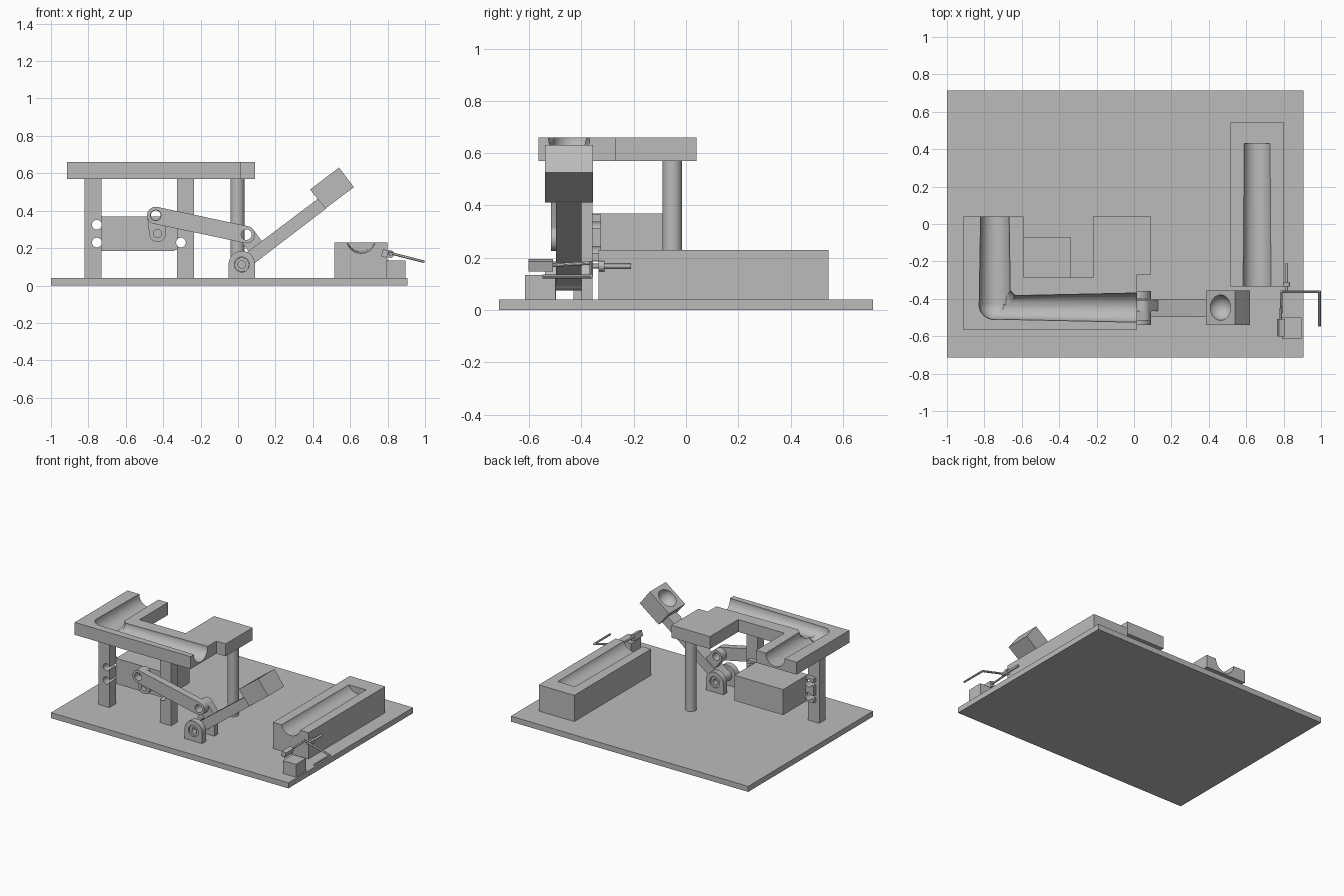
import bpy, bmesh, math
from math import sin, cos, pi
from mathutils import Vector, Matrix

if "Cube" in bpy.data.objects:
    bpy.data.objects.remove(bpy.data.objects["Cube"], do_unlink=True)

grey = bpy.data.materials.new("plain_grey")
grey.use_nodes = True
grey.diffuse_color = (0.5, 0.5, 0.5, 1)
grey.node_tree.nodes["Principled BSDF"].inputs["Base Color"].default_value = (0.5, 0.5, 0.5, 1)


def finish(name, bm):
    bmesh.ops.recalc_face_normals(bm, faces=bm.faces[:])
    mesh = bpy.data.meshes.new(name)
    bm.to_mesh(mesh)
    bm.free()
    mesh.materials.append(grey)
    ob = bpy.data.objects.new(name, mesh)
    bpy.context.collection.objects.link(ob)
    return ob


def prism(name, points, lo, hi, axis="y"):
    """Extrude an outline: xz points along y, or xy points along z."""
    bm = bmesh.new()
    place = (lambda a, b: (a, lo, b)) if axis == "y" else (lambda a, b: (a, b, lo))
    face = bm.faces.new([bm.verts.new(place(a, b)) for a, b in points])
    side = bmesh.ops.extrude_face_region(bm, geom=[face])["geom"]
    move = (0, hi - lo, 0) if axis == "y" else (0, 0, hi - lo)
    bmesh.ops.translate(bm, vec=move, verts=[v for v in side if isinstance(v, bmesh.types.BMVert)])
    return finish(name, bm)


def box(name, x, y, z):
    return prism(name, [(x[0], z[0]), (x[1], z[0]), (x[1], z[1]), (x[0], z[1])], *y)


def rod(name, a, b, r1, r2=None, segments=32):
    a, b = Vector(a), Vector(b)
    bm = bmesh.new()
    turn = (b - a).to_track_quat("Z", "Y").to_matrix().to_4x4()
    bmesh.ops.create_cone(bm, cap_ends=True, segments=segments, radius1=r1,
                          radius2=r1 if r2 is None else r2, depth=(b - a).length,
                          matrix=Matrix.Translation((a + b) / 2) @ turn)
    return finish(name, bm)


def ball(name, centre, r):
    bm = bmesh.new()
    bmesh.ops.create_uvsphere(bm, u_segments=32, v_segments=20, radius=r,
                              matrix=Matrix.Translation(centre))
    return finish(name, bm)


def pin(name, p, r, y0, y1):
    return rod(name, (p[0], y0, p[1]), (p[0], y1, p[1]), r)


def capsule(p, q, r, steps=16):
    p, q = Vector(p), Vector(q)
    d = q - p
    t = math.atan2(d.y, d.x)
    arc = lambda c, s: [(c.x + r * cos(s + pi * i / steps), c.y + r * sin(s + pi * i / steps))
                        for i in range(steps + 1)]
    return arc(q, t - pi / 2) + arc(p, t + pi / 2)


def cut(ob, *cutters):
    for c in cutters:
        c.hide_render = True
        mod = ob.modifiers.new("cut", "BOOLEAN")
        mod.operation, mod.solver, mod.object = "DIFFERENCE", "EXACT", c
        bpy.context.view_layer.objects.active = ob
        bpy.ops.object.modifier_apply(modifier=mod.name)
        bpy.data.objects.remove(c, do_unlink=True)
    return ob


# Base plate
box("base_plate", (-1, 0.905), (-0.715, 0.715), (0, 0.04))

# Raised channel tray with an L-shaped groove
tray = prism("channel_tray", [(-0.915, -0.565), (0.015, -0.565), (0.015, -0.27), (0.09, -0.27),
                              (0.09, 0.04), (-0.22, 0.04), (-0.22, -0.285), (-0.59, -0.285),
                              (-0.59, 0.04), (-0.915, 0.04)], 0.57, 0.66, "z")
top = 0.66
cut(tray,
    rod("cut_a", (-0.744, 0.06, top), (-0.744, -0.43, top - 0.004), 0.076, 0.084),
    ball("cut_b", (-0.748, -0.43, top - 0.002), 0.081),
    rod("cut_c", (-0.745, -0.447, top), (0.04, -0.447, top - 0.004), 0.062, 0.079),
    rod("cut_d", (-0.75, -0.355, top), (-0.665, -0.44, top), 0.062))

# Tray supports with bolt holes
for name, x in (("left_bolt_post", -0.28), ("right_bolt_post", -0.775)):
    hole_x = -0.53 + math.copysign(0.225, x + 0.53)
    cut(box(name, (x - 0.045, x + 0.045), (-0.43, -0.357), (0.04, 0.57)),
        *[pin("cut", (hole_x, z), 0.026, -0.5, -0.3) for z in (0.23, 0.325)])
rod("round_post", (-0.003, -0.052, 0.04), (-0.003, -0.052, 0.57), 0.0375)

# Motor with a slotted mounting flange and an output hub
box("motor_body", (-0.73, -0.34), (-0.357, -0.07), (0.185, 0.37))
for s in (-1, 1):
    inner, outer = -0.535 + s * 0.19, -0.53 + s * 0.265
    flange = box("motor_flange", sorted((inner, outer)), (-0.357, -0.325), (0.19, 0.365))
    slots = []
    for z in (0.23, 0.325):
        slots.append(pin("cut", (-0.53 + s * 0.225, z), 0.026, -0.4, -0.3))
        slots.append(box("cut", sorted((-0.53 + s * 0.225, outer + s * 0.02)), (-0.4, -0.3), (z - 0.012, z + 0.012)))
    cut(flange, *slots)
pin("motor_hub", (-0.43, 0.28), 0.045, -0.435, -0.35)

# Horn and link rod
horn_low, horn_high, crank = (-0.43, 0.278), (-0.44, 0.375), (0.045, 0.272)
cut(prism("motor_horn", capsule(horn_low, horn_high, 0.045), -0.465, -0.432),
    pin("cut", horn_low, 0.022, -0.6, -0.4), pin("cut", horn_high, 0.026, -0.6, -0.4))
cut(prism("link_rod", capsule(horn_high, crank, 0.046), -0.516, -0.465),
    pin("cut", horn_high, 0.028, -0.6, -0.4), pin("cut", crank, 0.028, -0.6, -0.4))

# Pivot bracket: two round-topped lugs and a hollow pin
pivot = (0.02, 0.112)
lug = [(-0.05, 0.04), (0.09, 0.04)] + [(0.02 + 0.07 * cos(pi * i / 20), 0.115 + 0.07 * sin(pi * i / 20))
                                       for i in range(21)]
for name, y0, y1 in (("front_lug", -0.54, -0.497), ("back_lug", -0.4, -0.357)):
    cut(prism(name, lug, y0, y1), pin("cut", pivot, 0.04, -0.6, -0.3))
cut(pin("pivot_pin", pivot, 0.038, -0.53, -0.367), pin("cut", pivot, 0.02, -0.6, -0.3))

# Swing arm with a crank ear and a cupped head
tilt = math.radians(37.4)
along, across = Vector((cos(tilt), sin(tilt))), Vector((-sin(tilt), cos(tilt)))


def tilted(a0, a1, b0, b1):
    p = Vector(pivot)
    return [tuple(p + along * a + across * b) for a, b in ((a0, b0), (a1, b0), (a1, b1), (a0, b1))]


start = [tuple(Vector(pivot) + 0.036 * Vector((cos(t), sin(t))))
         for t in (tilt + pi / 2 + pi * i / 12 for i in range(13))]
far = tilted(0, 0.54, -0.036, 0.032)
prism("swing_arm", start + far[1:3], -0.497, -0.4)
ear = Vector(crank)
cut(prism("crank_ear", [tuple(v) for v in (ear - along * 0.045 - across * 0.12, ear + along * 0.045 - across * 0.12)]
          + [tuple(ear + 0.045 * Vector((cos(t), sin(t)))) for t in (tilt + pi * i / 16 for i in range(17))],
          -0.465, -0.41), pin("cut", crank, 0.028, -0.6, -0.3))
head = prism("cupped_head", [(0.385, 0.513), (0.468, 0.412), (0.62, 0.526), (0.54, 0.631)], -0.54, -0.355)
cut(head, ball("cut", (0.462, -0.447, 0.572), 0.068))

# Trough block with a sloping groove
trough = box("trough_block", (0.515, 0.8), (-0.335, 0.545), (0.04, 0.23))
cut(trough, rod("cut", (0.658, -0.36, 0.25), (0.658, 0.43, 0.256), 0.078, 0.074))

# Trip switch: block, paddle, axle and bent wire
box("switch_block", (0.79, 0.895), (-0.615, -0.5), (0.04, 0.133))
prism("switch_paddle", [(0.765, 0.157), (0.795, 0.148), (0.806, 0.186), (0.776, 0.195)], -0.602, -0.508)
rod("switch_axle", (0.815, -0.37, 0.168), (0.815, -0.21, 0.168), 0.009, segments=16)
rod("axle_collar", (0.815, -0.335, 0.168), (0.815, -0.312, 0.168), 0.02)
path = [(0.785, -0.51, 0.172), (0.788, -0.362, 0.18), (0.992, -0.362, 0.128), (0.992, -0.548, 0.128)]
for a, b in zip(path, path[1:]):
    rod("trip_wire", a, b, 0.007, segments=12)
for p in path[1:3]:
    ball("wire_bend", p, 0.007)

# Smooth the round surfaces while keeping edges sharp
for ob in bpy.context.scene.objects:
    if ob.type == "MESH":
        bpy.ops.object.select_all(action="DESELECT")
        ob.select_set(True)
        bpy.context.view_layer.objects.active = ob
        bpy.ops.object.shade_smooth_by_angle(angle=math.radians(30))
